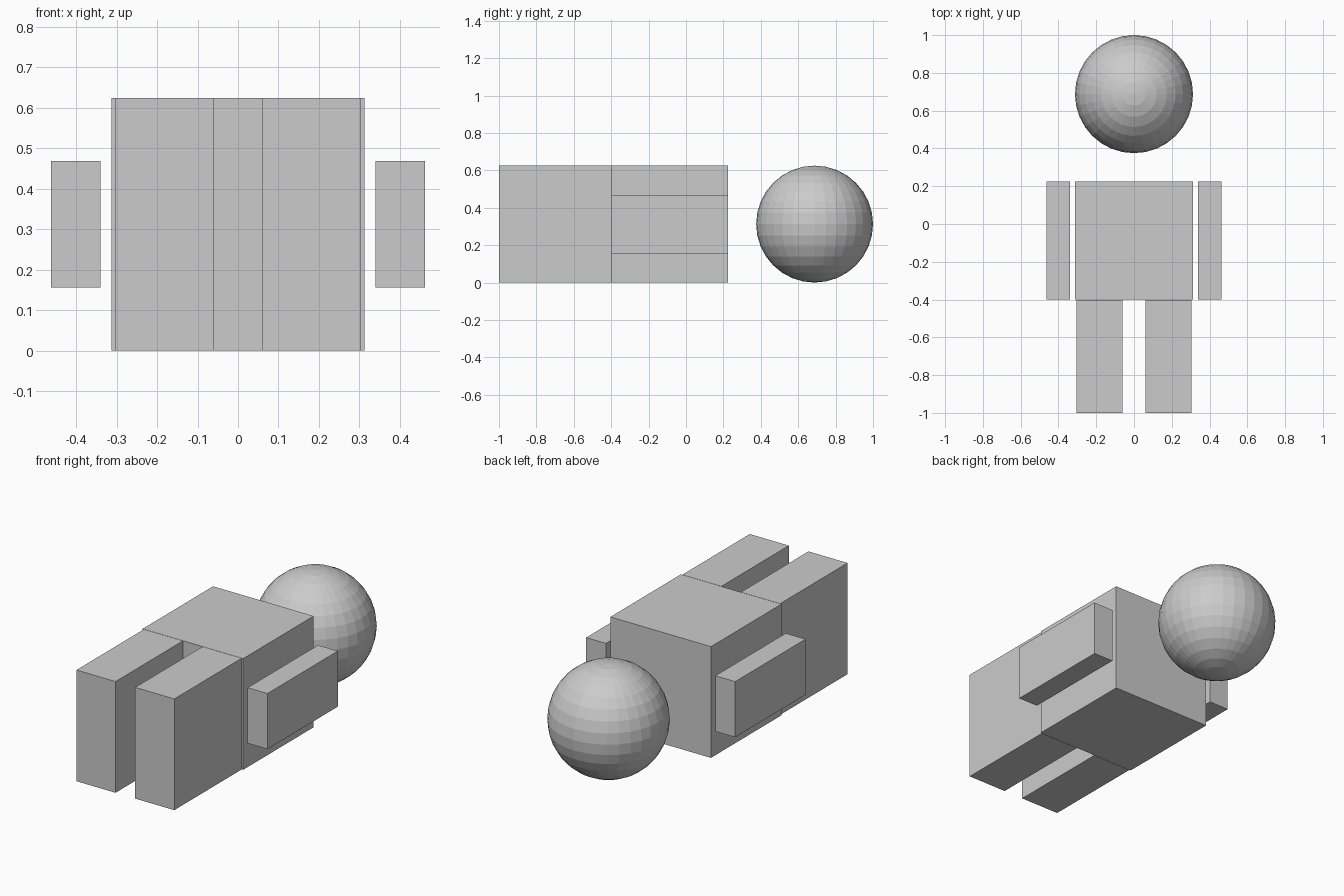
import bpy

# Remove the default cube
cube = bpy.data.objects.get("Cube")
if cube:
    bpy.data.objects.remove(cube, do_unlink=True)

# Single plain grey
GREY = (0.6, 0.6, 0.6, 1.0)
grey = bpy.data.materials.new("plain_grey")
grey.use_nodes = True
grey.diffuse_color = GREY
grey.node_tree.nodes["Principled BSDF"].inputs["Base Color"].default_value = GREY


def finish(name):
    obj = bpy.context.object
    obj.name = name
    obj.data.name = name
    obj.data.materials.append(grey)
    return obj


def box(name, low, high):
    """Box spanning two opposite corners."""
    centre = [(a + b) / 2 for a, b in zip(low, high)]
    bpy.ops.mesh.primitive_cube_add(size=1, location=centre)
    obj = finish(name)
    obj.scale = [b - a for a, b in zip(low, high)]
    bpy.ops.object.transform_apply(location=False, rotation=False, scale=True)
    return obj


HEIGHT = 0.625
R = HEIGHT / 2
HIP = -0.4
SHOULDER = HIP + HEIGHT

# Torso
box("torso", (-R, HIP, 0), (R, SHOULDER, HEIGHT))

# Arms and legs, one pair per side
for side, s in (("left", 1), ("right", -1)):
    x0, x1 = sorted((s * 0.34, s * 0.463))
    box(side + "_arm", (x0, HIP, R / 2), (x1, SHOULDER, R * 1.5))
    x0, x1 = sorted((s * 0.061, s * 0.304))
    box(side + "_leg", (x0, -1, 0), (x1, HIP - 0.002, HEIGHT))

# Faceted head
bpy.ops.mesh.primitive_uv_sphere_add(segments=32, ring_count=16, radius=R,
                                     location=(0, 1 - R, R))
finish("head")
